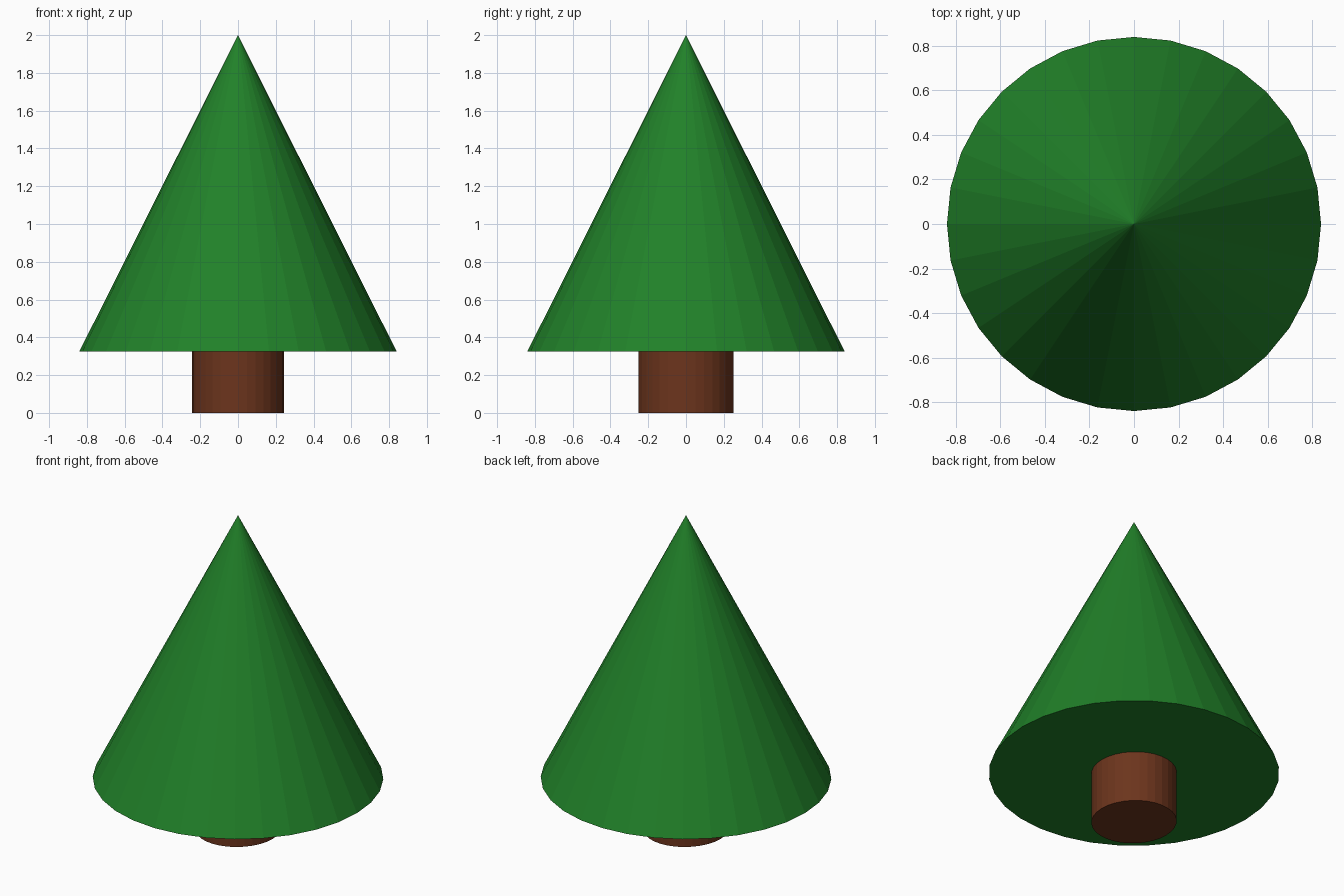
import bpy

if "Cube" in bpy.data.objects:
    bpy.data.objects.remove(bpy.data.objects["Cube"])

SIDES = 32


def paint(obj, name, color):
    mat = bpy.data.materials.new(name)
    mat.diffuse_color = color
    mat.use_nodes = True
    mat.node_tree.nodes["Principled BSDF"].inputs["Base Color"].default_value = mat.diffuse_color
    obj.data.materials.append(mat)


# Foliage: one flat-faceted closed cone
base_z, top_z = 0.325, 2.0
bpy.ops.mesh.primitive_cone_add(vertices=SIDES, radius1=0.84, radius2=0,
                                depth=top_z - base_z,
                                location=(0, 0, (base_z + top_z) / 2))
foliage = bpy.context.object
foliage.name = "foliage"
paint(foliage, "leaf_green", (0.015, 0.22, 0.022, 1))

# Trunk: slightly oval cylinder, tucked just inside the foliage base
trunk_top = base_z + 0.01
bpy.ops.mesh.primitive_cylinder_add(vertices=SIDES, radius=1, depth=trunk_top,
                                    location=(0, 0, trunk_top / 2))
trunk = bpy.context.object
trunk.name = "trunk"
trunk.scale = (0.243, 0.252, 1)
bpy.ops.object.transform_apply(location=False, rotation=False, scale=True)
paint(trunk, "bark_brown", (0.15, 0.035, 0.012, 1))
